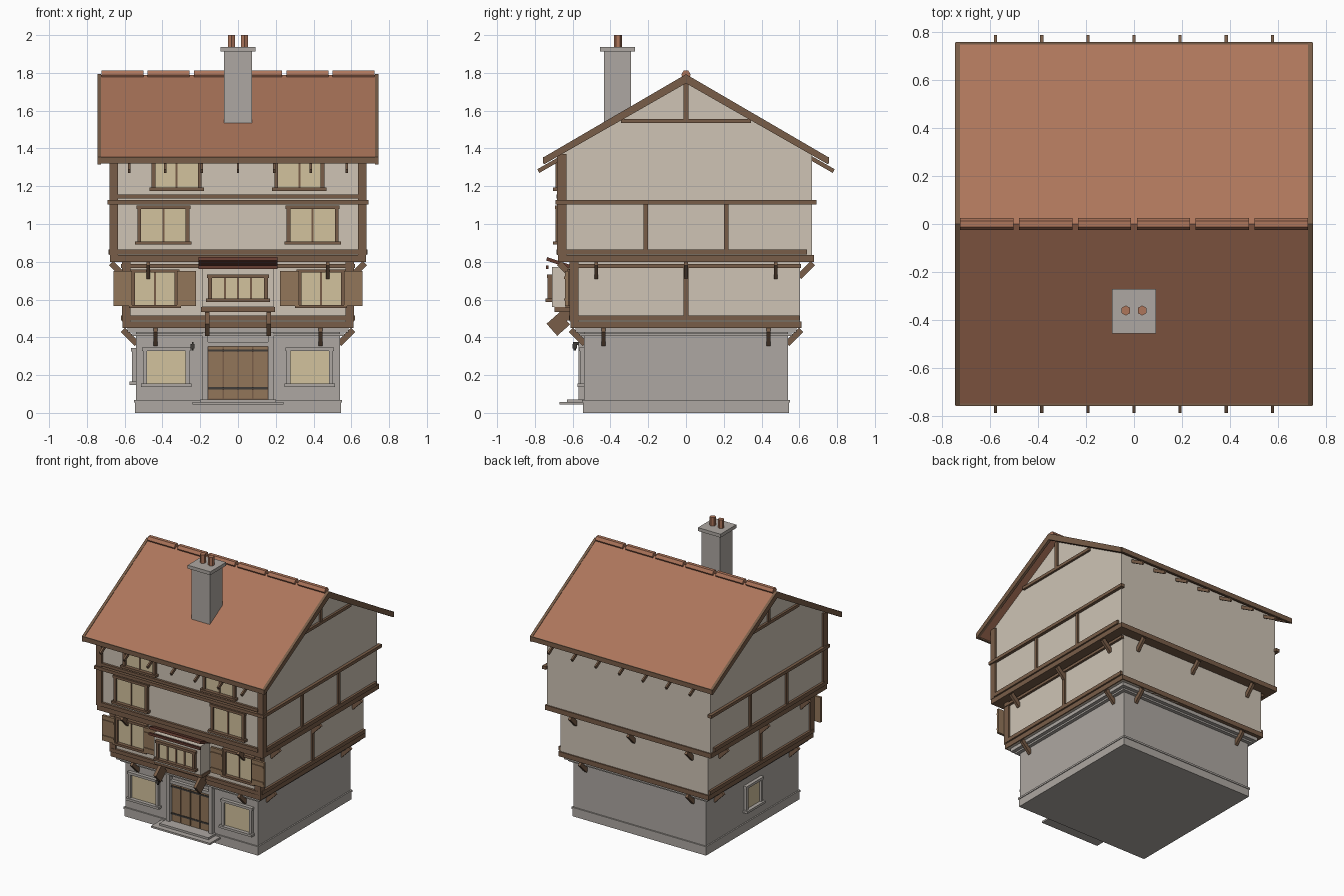
import bpy, bmesh, math
from mathutils import Matrix, Vector

if "Cube" in bpy.data.objects:
    bpy.data.objects.remove(bpy.data.objects["Cube"])


def mat(name, r, g, b):
    m = bpy.data.materials.new(name)
    m.diffuse_color = (r, g, b, 1)
    m.use_nodes = True
    m.node_tree.nodes["Principled BSDF"].inputs["Base Color"].default_value = m.diffuse_color
    return m


STONE = mat("stone", 0.42, 0.39, 0.36)
PLASTER = mat("plaster", 0.62, 0.55, 0.46)
TIMBER = mat("timber", 0.19, 0.11, 0.065)
PLANK = mat("plank", 0.29, 0.18, 0.10)
GLASS = mat("glass", 0.65, 0.54, 0.34)
TILE = mat("roof_tile", 0.42, 0.18, 0.105)
DARK_TILE = mat("dark_tile", 0.13, 0.045, 0.03)
IRON = mat("iron", 0.05, 0.045, 0.04)


def finish(name, bm, m, rot=0):
    bm.transform(Matrix.Rotation(math.radians(rot), 4, 'Z'))
    bmesh.ops.recalc_face_normals(bm, faces=bm.faces)
    me = bpy.data.meshes.new(name)
    bm.to_mesh(me)
    bm.free()
    me.materials.append(m)
    ob = bpy.data.objects.new(name, me)
    bpy.context.collection.objects.link(ob)
    return ob


def box(name, x, y, z, m, rot=0):
    """Box from (min, max) pairs, turned about the world z axis."""
    bm = bmesh.new()
    bmesh.ops.create_cube(bm, size=1)
    for v in bm.verts:
        v.co = [r[0] if c < 0 else r[1] for c, r in zip(v.co, (x, y, z))]
    return finish(name, bm, m, rot)


def prism(name, profile, x0, x1, m, rot=0):
    """Extrude a (y, z) profile along x."""
    bm = bmesh.new()
    f = bm.faces.new([bm.verts.new((x0, y, z)) for y, z in profile])
    g = bmesh.ops.extrude_face_region(bm, geom=[f])["geom"]
    bmesh.ops.translate(bm, vec=(x1 - x0, 0, 0),
                        verts=[v for v in g if isinstance(v, bmesh.types.BMVert)])
    return finish(name, bm, m, rot)


def strut(name, x, a, b, width, depth, m, rot=0):
    """Sloping bar in the yz plane at x, from a to b."""
    a, b = Vector(a), Vector(b)
    d = (b - a).normalized() * depth / 2
    n = Vector((-d.y, d.x))
    return prism(name, [a + n, b + n, b - n, a - n], x - width / 2, x + width / 2, m, rot)


def cylinder(name, loc, r, h, sides, m, along_x=False):
    bm = bmesh.new()
    bmesh.ops.create_cone(bm, cap_ends=True, segments=sides, radius1=r, radius2=r, depth=h)
    if along_x:
        bm.transform(Matrix.Rotation(math.pi / 2, 4, 'Y'))
    bm.transform(Matrix.Translation(loc))
    return finish(name, bm, m)


def window(name, x, z0, z1, w, y, m, panes=2, rot=0):
    """Framed window on the wall plane y: glass, jambs, lintel, sill, mullions."""
    h, t = w / 2, 0.02
    box(name + "_glass", (x - h, x + h), (y - 0.008, y + 0.01), (z0, z1), GLASS, rot)
    for s in (-1, 1):
        e = sorted((x + s * h, x + s * (h + t)))
        box(name + "_jamb", e, (y - 0.022, y + 0.01), (z0, z1), m, rot)
    box(name + "_lintel", (x - h - t - .006, x + h + t + .006), (y - 0.026, y + 0.01), (z1, z1 + 0.018), m, rot)
    box(name + "_sill", (x - h - t - .012, x + h + t + .012), (y - 0.035, y + 0.01), (z0 - 0.017, z0), m, rot)
    for i in range(1, panes):
        c = x - h + w * i / panes
        box(name + "_mullion", (c - .005, c + .005), (y - 0.015, y), (z0, z1), m, rot)


# Ground floor of stone
box("plinth", (-.545, .545), (-.545, .545), (0, .055), STONE)
box("plinth_lip", (-.55, .55), (-.55, .55), (.055, .068), STONE)
box("ground_floor", (-.54, .54), (-.54, .54), (.06, .45), STONE)
box("cornice_lower", (-.565, .565), (-.565, .565), (.408, .42), STONE)
box("cornice_upper", (-.585, .585), (-.585, .585), (.425, .45), STONE)

# Jettied upper floors, the top one with gables
box("middle_floor", (-.603, .603), (-.603, .603), (.45, .81), PLASTER)
prism("upper_floor", [(-.668, .81), (.668, .81), (.668, 1.372), (0, 1.76), (-.668, 1.372)], -.668, .668, PLASTER)
box("middle_jetty", (-.612, .612), (-.612, .612), (.45, .485), TIMBER)
box("upper_jetty", (-.677, .677), (-.677, .677), (.8, .835), TIMBER)

# Wall timbers on the front and both sides
for rot in (0, 90, -90):
    box("middle_sole_plate", (-.6, .6), (-.62, -.6), (.488, .515), TIMBER, rot)
    box("middle_top_plate", (-.61, .61), (-.62, -.6), (.768, .788), TIMBER, rot)
    box("upper_sole_plate", (-.64, .64), (-.685, -.66), (.838, .866), TIMBER, rot)
    box("floor_rail", (-.69, .69), (-.69, -.66), (1.103, 1.126), TIMBER, rot)
box("front_rail", (-.64, .64), (-.685, -.66), (1.136, 1.157), TIMBER)
for rot in (90, -90):
    box("middle_stud", (-.013, .013), (-.615, -.6), (.515, .77), TIMBER, rot)
    for s in (-.213, .213):
        box("upper_stud", (s - .012, s + .012), (-.68, -.66), (.866, 1.103), TIMBER, rot)
    box("gable_collar", (-.345, .345), (-.684, -.66), (1.534, 1.556), TIMBER, rot)
    box("king_post", (-.012, .012), (-.682, -.66), (1.556, 1.75), TIMBER, rot)
for s in (-1, 1):
    box("middle_corner_post", sorted((s * .568, s * .615)), (-.617, -.57), (.485, .8), TIMBER)
    box("upper_corner_post", sorted((s * .635, s * .68)), (-.682, -.632), (.835, 1.37), TIMBER)

# Brackets under the jetties
for rot in (0, 90, 180, -90):
    for x in (-.437, .437):
        strut("lower_bracket", x, (-.535, .365), (-.61, .44), .02, .032, TIMBER, rot)
    for x in (-.475, .475) if rot == 0 else (-.475, 0, .475):
        strut("upper_bracket", x, (-.6, .72), (-.672, .792), .02, .032, TIMBER, rot)

# Roof slopes, fascias, barge boards and rafter tails
for rot in (0, 180):
    prism("roof_slope", [(0, 1.79), (-.75, 1.352), (-.75, 1.325), (0, 1.755)], -.735, .735, TILE, rot)
    box("fascia", (-.742, .742), (-.757, -.742), (1.32, 1.354), TIMBER, rot)
    for x in (-.735, .735):
        prism("barge_board", [(0, 1.793), (-.753, 1.354), (-.753, 1.315), (0, 1.745)], x - .01, x + .01, TIMBER, rot)
    for i in range(-3, 4):
        strut("rafter_tail", i * .192, (-.62, 1.373), (-.782, 1.28), .013, .022, TIMBER, rot)
for i in range(6):
    cylinder("ridge_tile", (-.6125 + i * .245, 0, 1.79), .025, .222, 6, TILE, True)

# Chimney with two pots
box("chimney", (-.075, .075), (-.435, -.29), (1.5, 1.915), STONE)
box("chimney_cap", (-.092, .092), (-.455, -.27), (1.912, 1.937), STONE)
for x in (-.034, .034):
    cylinder("chimney_pot", (x, -.36, 1.96), .021, .08, 6, TILE)

# Windows and shutters
for s in (-1, 1):
    window("ground_window", s * .38, .155, .328, .205, -.54, STONE, 1)
    window("middle_window", s * .44, .572, .742, .21, -.603, TIMBER)
    window("upper_window", s * .395, .908, 1.08, .235, -.668, TIMBER)
    window("attic_window", s * .325, 1.192, 1.325, .225, -.668, TIMBER)
    for c in (s * .272, s * .61):
        box("shutter", (c - .05, c + .05), (-.64, -.622), (.565, .75), PLANK)
        for z in (.6, .715):
            box("shutter_batten", (c - .047, c + .047), (-.646, -.638), (z - .006, z + .006), PLANK)
window("side_window", 0, .165, .325, .15, -.54, STONE, 1, -90)

# Oriel bay over the door
box("bay", (-.19, .19), (-.71, -.6), (.56, .772), PLASTER)
box("bay_base", (-.195, .195), (-.695, -.6), (.535, .56), TIMBER)
window("bay_window", 0, .605, .715, .275, -.71, TIMBER, 4)
strut("bay_roof", 0, (-.615, .775), (-.738, .816), .42, .018, DARK_TILE)
box("bay_eave_trim", (-.21, .21), (-.742, -.728), (.763, .78), DARK_TILE)
for x in (-.163, .163):
    strut("bay_bracket", x, (-.642, .5), (-.71, .44), .022, .085, TIMBER)
    box("bay_bracket_arm", (x - .011, x + .011), (-.67, -.605), (.49, .54), TIMBER)

# Doorway: steps, surround, planks and iron straps
box("lower_step", (-.24, .24), (-.67, -.54), (.044, .057), STONE)
box("upper_step", (-.2, .2), (-.63, -.54), (.057, .072), STONE)
for s in (-1, 1):
    box("door_jamb", sorted((s * .158, s * .187)), (-.57, -.53), (.07, .425), STONE)
box("door_lintel", (-.187, .187), (-.565, -.53), (.352, .375), STONE)
box("door_panel", (-.158, .158), (-.546, -.53), (.072, .352), TIMBER)
for i in range(4):
    x = -.117 + i * .078
    box("door_plank", (x - .036, x + .036), (-.553, -.535), (.075, .35), PLANK)
for z in (.13, .33):
    box("door_strap", (-.155, .155), (-.557, -.55), (z - .006, z + .006), IRON)

# Wall lantern beside the door
box("lantern_arm", (-.244, -.236), (-.597, -.535), (.366, .374), IRON)
strut("lantern_stay", -.24, (-.54, .34), (-.58, .367), .006, .006, IRON)
box("lantern", (-.251, -.229), (-.6, -.578), (.342, .366), IRON)
cylinder("lantern_tip", (-.24, -.589, .336), .006, .014, 6, IRON)
